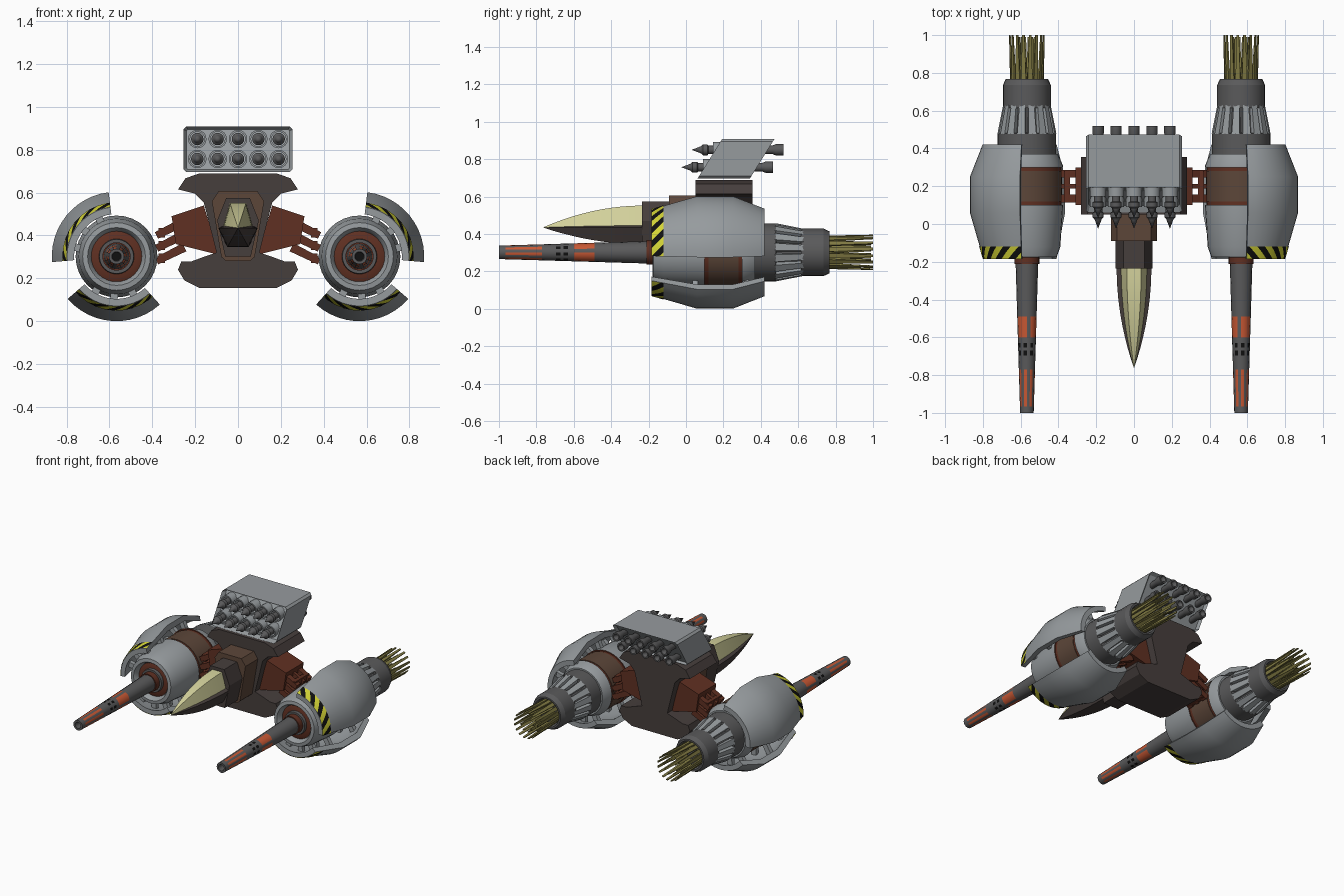
import bpy, bmesh, math
from mathutils import Vector

if "Cube" in bpy.data.objects:
    bpy.data.objects.remove(bpy.data.objects["Cube"])

def mat(name, r, g, b):
    m = bpy.data.materials.new(name)
    lin = [((c / 255 + 0.055) / 1.055) ** 2.4 for c in (r, g, b)]
    m.diffuse_color = (*lin, 1)
    m.use_nodes = True
    m.node_tree.nodes["Principled BSDF"].inputs["Base Color"].default_value = m.diffuse_color
    return m

LIGHT = mat("light grey", 150, 155, 158)
DARK = mat("dark grey", 90, 90, 91)
HULL = mat("hull dark brown", 70, 62, 60)
RUST = mat("rust", 96, 48, 34)
BROWN = mat("brown", 92, 70, 57)
CREAM = mat("cream", 214, 212, 158)
OLIVE = mat("olive", 128, 121, 66)
ORANGE = mat("orange", 200, 88, 52)
YELLOW = mat("yellow", 212, 212, 54)
BLACK = mat("black", 16, 16, 16)

CX, CZ = 0.567, 0.302          # engine axis

def build(name, verts, faces, mats, idx=None, mirror=False):
    me = bpy.data.meshes.new(name)
    me.from_pydata([tuple(v) for v in verts], [], faces)
    for m in mats:
        me.materials.append(m)
    if idx:
        me.polygons.foreach_set("material_index", idx)
    bm = bmesh.new()
    bm.from_mesh(me)
    bmesh.ops.remove_doubles(bm, verts=bm.verts, dist=1e-5)
    bmesh.ops.recalc_face_normals(bm, faces=bm.faces)
    bm.to_mesh(me)
    bm.free()
    ob = bpy.data.objects.new(name, me)
    bpy.context.collection.objects.link(ob)
    if mirror:
        mod = ob.modifiers.new("mirror", 'MIRROR')
        mod.use_mirror_merge = False
    return ob

def polar(a, r, y, cx=CX, cz=CZ):
    return Vector((cx + r * math.cos(a), y, cz + r * math.sin(a)))

def revolve(name, prof, mats, segs=24, arc=None, rule=None, cx=CX, cz=CZ, mirror=True):
    """Turn a (y, r) profile round the y axis; an arc gives a closed, capped shell."""
    a0, a1 = [math.radians(a) for a in (arc or (0, 360))]
    n, rows = len(prof), segs + 1
    verts = [polar(a0 + (a1 - a0) * i / segs, r, y, cx, cz) for i in range(rows) for y, r in prof]
    faces, idx = [], []
    for i in range(segs):
        for j in range(n if arc else n - 1):
            k = (j + 1) % n
            faces.append((i * n + j, i * n + k, (i + 1) * n + k, (i + 1) * n + j))
            idx.append(rule(i, j) if rule else 0)
    if arc:
        faces += [tuple(range(n)), tuple(range(segs * n, segs * n + n))]
        idx += [0, 0]
    return build(name, verts, faces, mats, idx, mirror)

def bars(name, items, m, mirror=True):
    """Tapered square bars: (start, end, side vector, (w, d) at start, (w, d) at end)."""
    verts, faces = [], []
    for p, q, s, ws, we in items:
        p, q, s = Vector(p), Vector(q), Vector(s).normalized()
        t = (q - p).cross(s).normalized()
        o = len(verts)
        for c, (w, d) in ((p, ws), (q, we)):
            verts += [c + s * w / 2 * a + t * d / 2 * b for a, b in ((-1, -1), (1, -1), (1, 1), (-1, 1))]
        faces += [tuple(o + k for k in f) for f in ((0, 1, 2, 3), (4, 5, 6, 7), (0, 1, 5, 4),
                                                    (1, 2, 6, 5), (2, 3, 7, 6), (3, 0, 4, 7))]
    return build(name, verts, faces, [m], None, mirror)

def prism(name, half, y0, y1, m, symmetric=True, mirror=False):
    """Extrude an (x, z) outline along y."""
    pts = half + [(-x, z) for x, z in reversed(half) if x > 0] if symmetric else half
    n = len(pts)
    verts = [(x, y, z) for y in (y0, y1) for x, z in pts]
    faces = [tuple(range(n)), tuple(range(n, 2 * n))]
    faces += [(i, (i + 1) % n, (i + 1) % n + n, i + n) for i in range(n)]
    return build(name, verts, faces, [m], None, mirror)

# --- engine pods
revolve("engine_shell", [(-.13, .115), (-.165, .125), (-.178, .135), (-.175, .158), (-.12, .177), (.09, .191),
        (.1, .191), (.1, .183), (.12, .183), (.12, .186), (.28, .186), (.28, .183), (.3, .183), (.3, .191),
        (.31, .191), (.37, .165), (.37, .1)], [LIGHT, RUST, BROWN], 32,
        rule=lambda i, j: 2 if j in (8, 9, 10) else 1 if j in (6, 7, 11, 12) else 0)
revolve("engine_front_disc", [(-.15, 0), (-.15, .095), (-.14, .12), (-.1, .12)], [RUST], 32)
revolve("barrel_collar", [(-.13, .085), (-.17, .08), (-.17, .066), (-.212, .066), (-.212, .04)],
        [DARK, RUST], 24, rule=lambda i, j: 1 if j > 1 else 0)
revolve("engine_rear", [(.36, .1), (.36, .155), (.48, .155), (.485, .118), (.62, .105)], [DARK], 32)
revolve("exhaust_collar", [(.615, .09), (.615, .127), (.735, .127), (.768, .112), (.768, .1), (.72, .09), (.72, 0)], [DARK], 24)

# nozzle vanes and exhaust spikes
vanes, spikes = [], []
for i in range(16):
    a = math.radians(i * 22.5 + 11)
    side = (-math.sin(a), 0, math.cos(a))
    vanes.append((polar(a, .14, .475), polar(a, .115, .63), side, (.042, .03), (.03, .02)))
    spikes.append((polar(a, .082, .74), polar(a, .092, 1), side, (.027, .012), (.013, .006)))
    if i % 2:
        spikes.append((polar(a, .045, .74), polar(a, .05, .99), side, (.024, .012), (.01, .006)))
bars("nozzle_vanes", vanes, LIGHT)
bars("exhaust_spikes", spikes, OLIVE)

# --- gun barrels with painted marks
stops = [-.2, -.49, -.6, -.63, -.655, -.67, -.695, -.77, -.965, -1]
prof = [(y, .06 - .024 * (-.2 - y) / .8) for y in stops] + [(-1, .022), (-.95, .02), (-.95, 0)]
def barrel_mark(i, j):
    if j == 1:
        return 1 if i % 4 else 0
    if j == 7:
        return 1 if i % 2 else 0
    if j in (3, 5):
        return 2 if i % 2 else 0
    return 2 if j == 11 else 0
revolve("gun_barrel", prof, [DARK, ORANGE, BLACK], 16, rule=barrel_mark)

# --- armour plates with hazard stripes
shell = [(-.185, .231), (.06, .302), (.25, .302), (.42, .235), (.42, .2), (.25, .262), (.06, .262), (-.185, .198)]
struts = []
for label, a0, a1 in (("upper", -5, 83), ("lower", -132, -41)):
    revolve(label + "_armour_plate", shell, [LIGHT], 12, (a0, a1))
    verts, faces, idx = [], [], []
    for s in range(-2, 10):
        for k in range(4):
            o = len(verts)
            for ds, dk in ((0, 0), (1, 0), (1, 1), (0, 1)):
                u = (k + dk) / 4
                a = min(max(a0 + (s + ds) * 10 + u * 15, a0), a1)
                y = -.185 + .065 * u
                verts.append(polar(math.radians(a), .234 + .019 * u, y))
            if (verts[o] - verts[o + 1]).length + (verts[o + 2] - verts[o + 3]).length > 1e-4:
                faces.append((o, o + 1, o + 2, o + 3))
                idx.append(s % 2)
            else:
                del verts[o:]
    build(label + "_hazard_stripes", verts, faces, [YELLOW, BLACK], idx, True)
    for f in (.2, .5, .8):
        a = math.radians(a0 + (a1 - a0) * f)
        for y, r in ((-.11, .22), (.05, .27), (.32, .25)):
            struts.append((polar(a, .16, y), polar(a, r, y), (-math.sin(a), 0, math.cos(a)), (.035, .03), (.035, .03)))
bars("armour_struts", struts, LIGHT)

# --- arms joining pods to hull
prism("arm_root", [(.31, .49), (.16, .54), (.09, .31), (.29, .36)], .1, .3, RUST, False, True)
arms = []
for k in range(3):
    z = .28 + .06 * k
    for y in (.135, .2, .265):
        w = .022 if y == .2 else .04
        arms.append(((.38, y, z), (.25, y, z + .065), (0, 1, 0), (w, .034), (w, .042)))
    arms.append(((.355, .12, z + .013), (.355, .28, z + .013), (1, 0, 0), (.03, .044), (.03, .044)))
bars("arm_links", arms, RUST)

# --- central hull
prism("hull", [(0, .69), (.18, .69), (.245, .667), (.28, .615), (.2, .595), (.16, .555), (.1, .32), (.16, .3),
      (.22, .278), (.265, .278), (.28, .24), (.25, .19), (.18, .155), (0, .155)], .05, .355, HULL)
prism("cockpit_frame", [(0, .607), (.09, .607), (.122, .56), (.078, .3), (.055, .28), (0, .28)], -.09, .06, BROWN)
prism("cockpit_collar", [(0, .575), (.055, .575), (.097, .47), (.06, .302), (0, .302)], -.235, -.08, HULL)

# nose with canopy: one cross-section shrunk towards the tip
section = [(.038, .552), (.068, .445), (.092, .435), (.05, .345)]
section += [(-x, z) for x, z in reversed(section)]
rings, verts, faces, idx = 10, [], [], []
for i in range(rings + 1):
    t = i / rings
    f = 1 - t ** 2
    verts += [(x * f, -.23 - .535 * t, .435 + (z - .435) * f) for x, z in section]
for i in range(rings):
    for j in range(8):
        k = (j + 1) % 8
        faces.append((i * 8 + j, i * 8 + k, i * 8 + k + 8, i * 8 + j + 8))
        idx.append(1 if j in (0, 6, 7) else 0)
build("nose_and_canopy", verts, faces, [HULL, CREAM], idx)

# --- missile launcher: sheared box with a recessed front and back
bm = bmesh.new()
bmesh.ops.create_cube(bm, size=1)
for v in bm.verts:
    z = v.co.z * .212
    v.co = (v.co.x * .51, .267 + v.co.y * .28 + z * .62, .802 + z)
bm.normal_update()
edges = [e for e in bm.edges if abs(e.verts[0].co.y - e.verts[1].co.y) > .2]
bmesh.ops.bevel(bm, geom=edges, offset=.014, segments=1, affect='EDGES')
bm.normal_update()
for f in [f for f in bm.faces if abs(f.normal.y) > .5]:
    bmesh.ops.inset_region(bm, faces=[f], thickness=.016)
    bmesh.ops.translate(bm, verts=list(f.verts), vec=(0, .03 if f.normal.y < 0 else -.02, 0))
me = bpy.data.meshes.new("missile_launcher")
bm.to_mesh(me)
bm.free()
me.materials.append(LIGHT)
bpy.context.collection.objects.link(bpy.data.objects.new("missile_launcher", me))

# launch tubes and missiles
for z, tip in ((.85, .03), (.757, -.025)):
    for i in range(5):
        x = (i - 2) * .095
        revolve("launch_tube", [(tip + .3, .034), (tip + .115, .034), (tip + .115, .043), (tip + .3, .043)],
                [LIGHT], 16, cx=x, cz=z, mirror=False)
        revolve("missile", [(tip, 0), (tip + .05, .019), (tip + .06, .029), (tip + .085, .029), (tip + .09, .022),
                (tip + .43, .022), (tip + .45, .03), (tip + .49, .03), (tip + .49, .02), (tip + .46, 0)],
                [DARK], 16, cx=x, cz=z, mirror=False)

# smooth round parts, keep hard edges
for ob in bpy.data.objects:
    ob.select_set(True)
    bpy.context.view_layer.objects.active = ob
bpy.ops.object.shade_smooth_by_angle(angle=math.radians(24))
